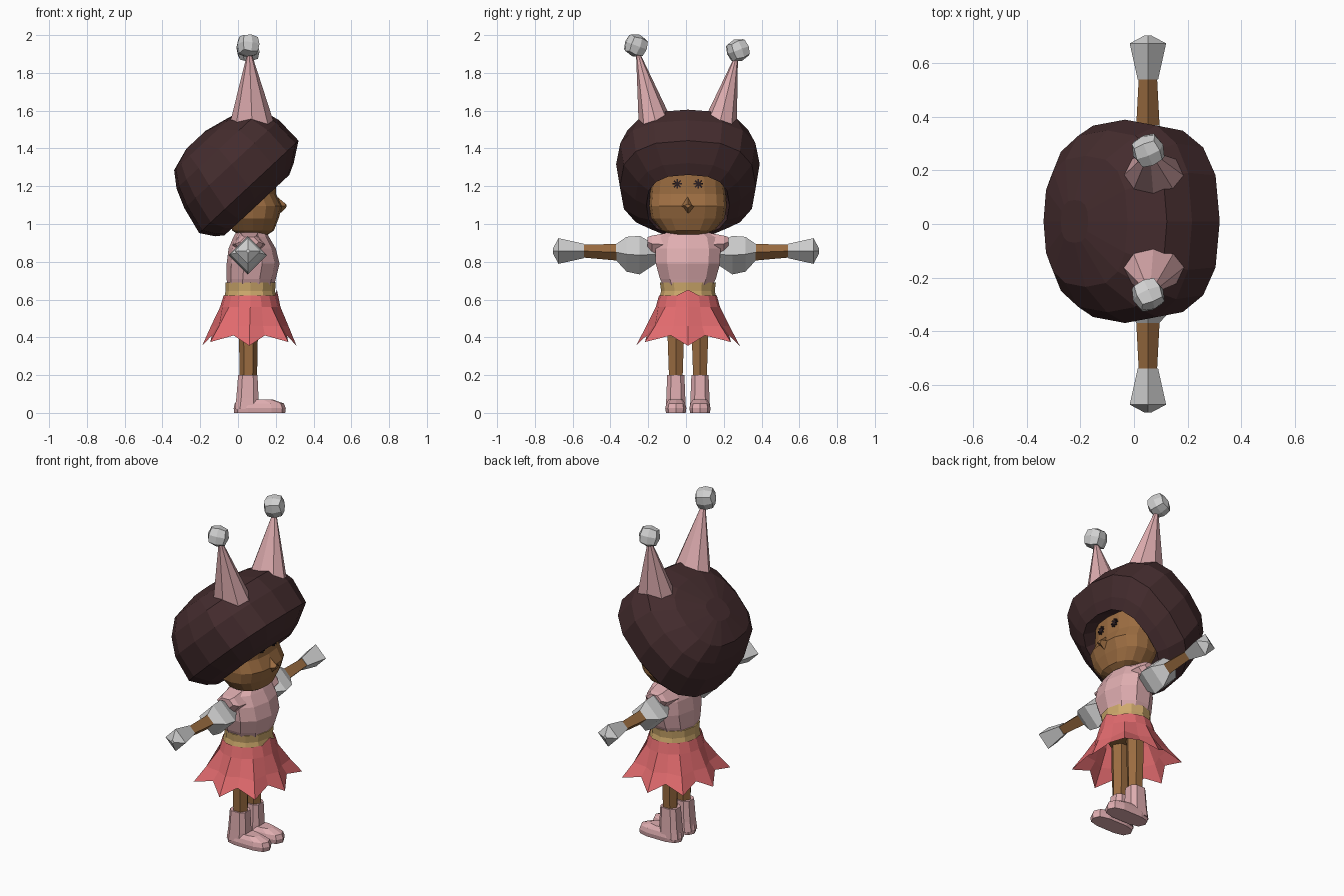
import bpy, bmesh, math
from mathutils import Vector as V, Matrix

if "Cube" in bpy.data.objects:
    bpy.data.objects.remove(bpy.data.objects["Cube"])

X, Y, Z = V((1, 0, 0)), V((0, 1, 0)), V((0, 0, 1))
MID = 0.01  # the body's symmetry plane in y; the figure looks along +x


def material(name, r, g, b):
    m = bpy.data.materials.new(name)
    m.diffuse_color = (r, g, b, 1)
    m.use_nodes = True
    m.node_tree.nodes["Principled BSDF"].inputs["Base Color"].default_value = m.diffuse_color
    return m


HAIR = material("dark brown hair", 0.058, 0.025, 0.027)
SKIN = material("brown skin", 0.33, 0.152, 0.053)
PINK = material("pale pink", 0.74, 0.42, 0.435)
GREY = material("light grey", 0.63, 0.63, 0.63)
CORAL = material("coral red", 0.75, 0.145, 0.155)
GOLD = material("gold belt", 0.62, 0.40, 0.15)
EYE = material("near black", 0.025, 0.014, 0.016)


def finish(name, bm, mat):
    bmesh.ops.recalc_face_normals(bm, faces=bm.faces[:])
    me = bpy.data.meshes.new(name)
    bm.to_mesh(me)
    bm.free()
    me.materials.append(mat)
    ob = bpy.data.objects.new(name, me)
    bpy.context.collection.objects.link(ob)
    return ob


def ring(c, a, b, ra, rb, n, e=2.0, phase=0.0):
    """Superellipse of n points around c in the plane of a and b."""
    pts = []
    for i in range(n):
        t = 2 * math.pi * i / n + phase
        s, k = math.sin(t), math.cos(t)
        pts.append(V(c) + a * ra * math.copysign(abs(k) ** (2 / e), k)
                   + b * rb * math.copysign(abs(s) ** (2 / e), s))
    return pts


def loft(name, rings, mat, caps=(True, True)):
    """Skin a stack of equal-length rings."""
    bm = bmesh.new()
    vs = [[bm.verts.new(p) for p in r] for r in rings]
    n = len(vs[0])
    for lo, hi in zip(vs, vs[1:]):
        for i in range(n):
            j = (i + 1) % n
            bm.faces.new((lo[i], lo[j], hi[j], hi[i]))
    if caps[0]:
        bm.faces.new(vs[0])
    if caps[1]:
        bm.faces.new(vs[-1])
    return finish(name, bm, mat)


def stack(name, rows, mat, n, e=2.0, y=MID, phase=0.0, caps=(True, True)):
    """Upright loft; rows are (z, x centre, x radius, y radius)."""
    return loft(name, [ring((xc, y, z), X, Y, rx, ry, n, e, phase)
                       for z, xc, rx, ry in rows], mat, caps)


# Hair: dome on a tilted axis with a hollow underside for the face
U, N = V((0.73, 0, 0.68)), V((-0.68, 0, 0.73))
base = V((0.10, MID, 1.10))
dome = [  # height along axis, shift, length radius, width radius
    (0.12, 0.00, 0.18, 0.19), (0.0, 0.00, 0.235, 0.22), (0.03, 0.01, 0.285, 0.28),
    (0.10, 0.035, 0.360, 0.36), (0.25, 0.05, 0.343, 0.38), (0.355, 0.055, 0.307, 0.34),
    (0.435, 0.02, 0.215, 0.245), (0.474, 0.0, 0.07, 0.08)]
loft("hair", [ring(base + N * h + U * s, U, Y, ru, ry, 16, 2.6)
              for h, s, ru, ry in dome], HAIR)

# Head with a full, jutting lower face and a small wedge nose
stack("head", [(0.945, 0.08, 0.08, 0.09), (0.965, 0.08, 0.110, 0.14),
               (1.03, 0.08, 0.135, 0.195), (1.095, 0.080, 0.155, 0.205),
               (1.16, 0.06, 0.14, 0.20), (1.27, 0.06, 0.14, 0.19),
               (1.33, 0.03, 0.09, 0.12)], SKIN, 16, 2.4)
loft("nose", [[V(p) for p in ((0.20, MID - 0.05, 1.09), (0.205, MID, 1.04),
                              (0.20, MID + 0.05, 1.09), (0.20, MID, 1.15))],
              [V(p) for p in ((0.258, MID - 0.02, 1.098), (0.254, MID, 1.085),
                              (0.258, MID + 0.02, 1.098), (0.254, MID, 1.105))]], SKIN)
stack("neck", [(0.90, 0.06, 0.05, 0.06), (0.99, 0.06, 0.05, 0.06)], SKIN, 8)

# Star-shaped eyes made of thin crossed strips
for side in (-1, 1):
    bm = bmesh.new()
    for k in range(4):
        mat = (Matrix.Translation((0.197, MID + side * 0.056, 1.212))
               @ Matrix.Rotation(math.pi * k / 4, 4, 'X')
               @ Matrix.Diagonal((0.008, 0.008, 0.050, 1)))
        bmesh.ops.create_cube(bm, size=1, matrix=mat)
    finish("eye_" + ("left" if side > 0 else "right"), bm, EYE)

# Torso, belt
stack("torso", [(0.65, 0.065, 0.122, 0.125), (0.71, 0.07, 0.130, 0.155),
                (0.79, 0.08, 0.140, 0.178), (0.87, 0.075, 0.125, 0.180),
                (0.93, 0.07, 0.095, 0.165), (0.965, 0.07, 0.075, 0.10)],
      PINK, 10, 2.2)
stack("belt", [(0.605, 0.065, 0.139, 0.152), (0.645, 0.065, 0.131, 0.142),
               (0.69, 0.067, 0.133, 0.148)], GOLD, 12)

# Skirt: eight flared pleats with a zigzag hem, wider on the diagonals
skirt_rows = [ring((0.065, MID, 0.622), X, Y, 0.141, 0.153, 16),
              ring((0.065, MID, 0.56), X, Y, 0.160, 0.170, 16), [], []]
skirt_rows[0][0].z += 0.03
for i in range(16):
    c, s = math.cos(math.pi * i / 8), math.sin(math.pi * i / 8)
    flare = (1.0, 0.86, 1.17, 0.86)[i % 4]
    drop = (0.355, 0.41, 0.375, 0.41)[i % 4]
    mid = 1 + (flare - 1) * 0.7
    skirt_rows[2].append(V((0.062 + 0.205 * mid * c, MID + 0.22 * mid * s, 0.46)))
    skirt_rows[3].append(V((0.06 + 0.25 * flare * c, MID + 0.275 * flare * s, drop)))
loft("skirt", skirt_rows, CORAL, (False, False))
stack("hips", [(0.52, 0.06, 0.09, 0.11), (0.62, 0.065, 0.11, 0.12)], SKIN, 8)

for side in (-1, 1):
    tag = "_left" if side > 0 else "_right"

    def limb(name, rows, mat, n=4):
        """Sideways loft; rows are (distance out, height, radius)."""
        loft(name + tag, [ring((0.052, side * d, z), X, Z, r, r, n)
                          for d, z, r in rows], mat)

    # Arms: shoulder cap, puffed sleeve tapering onto the forearm, flared mitten
    loft("shoulder" + tag, [ring((0.06, MID + side * d, z), X, Z, rx, rz, 6)
                            for d, z, rx, rz in ((0.10, 0.89, 0.09, 0.075),
                                                 (0.19, 0.895, 0.075, 0.05),
                                                 (0.215, 0.905, 0.05, 0.03))], PINK)
    limb("sleeve", [(0.16, 0.84, 0.05), (0.245, 0.835, 0.102),
                    (0.315, 0.84, 0.092), (0.39, 0.855, 0.025)], GREY)
    limb("arm", [(0.14, 0.845, 0.045), (0.36, 0.85, 0.044), (0.55, 0.857, 0.034)], SKIN)
    limb("mitten", [(0.54, 0.857, 0.038), (0.675, 0.857, 0.068), (0.705, 0.857, 0.012)], GREY)

    # Leg and boot
    y = MID + side * 0.064
    stack("leg" + tag, [(0.15, 0.055, 0.045, 0.040), (0.40, 0.055, 0.050, 0.050),
                        (0.56, 0.055, 0.052, 0.052)], SKIN, 6, y=y)
    stack("boot_shaft" + tag, [(0.02, 0.045, 0.066, 0.056), (0.08, 0.05, 0.062, 0.053),
                               (0.20, 0.052, 0.054, 0.048)], PINK, 8, 3, y, math.pi / 8)
    stack("boot_foot" + tag, [(0.0, 0.115, 0.135, 0.054), (0.025, 0.115, 0.138, 0.058),
                              (0.05, 0.113, 0.130, 0.052), (0.072, 0.09, 0.09, 0.037)],
          PINK, 10, 3, y)

    # Pointed ear with a blocky ball on its tip, the right one slightly taller
    lift = 0.0 if side > 0 else 0.025
    tip = V((0.06, MID + side * 0.262 - 0.005, 1.89 + lift))
    foot = V((0.077, MID + side * 0.15, 1.46))
    loft("ear" + tag, [ring(foot, X, Y, 0.138, 0.108, 8),
                       ring(tip, X, Y, 0.008, 0.008, 8)], PINK)
    bm = bmesh.new()
    bmesh.ops.create_cube(bm, size=1)
    bmesh.ops.subdivide_edges(bm, edges=bm.edges[:], cuts=1, use_grid_fill=True)
    turn = Matrix.Rotation(0.35 * side, 3, 'X') @ Matrix.Rotation(0.4, 3, 'Z')
    for v in bm.verts:
        ball = v.co.normalized() * 0.8 + v.co * 0.4
        v.co = turn @ ball * 0.0605 + tip + V((-0.007, side * 0.008, 0.03))
    finish("ear_ball" + tag, bm, GREY)
